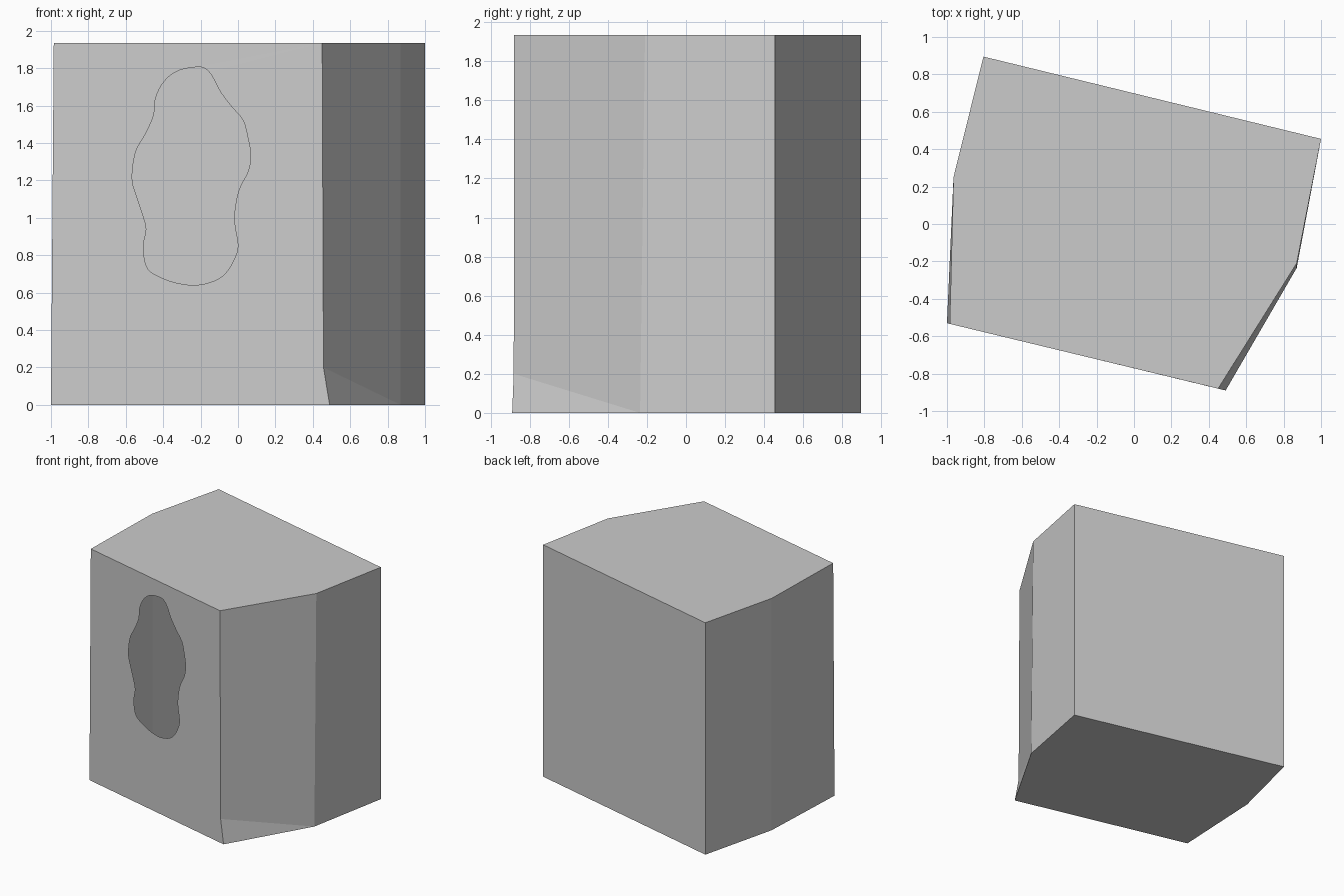
import bpy, bmesh
from mathutils import Vector

if "Cube" in bpy.data.objects:
    bpy.data.objects.remove(bpy.data.objects["Cube"])

H = 1.935
# Plan outlines: front left, front right, right, back right, back left, left
base = [(-1, -.53), (.49, -.89), (.87, -.235), (1, .455), (-.805, .895), (-.965, .25)]
top = [(-.985, -.534), (.45, -.88), (.87, -.21), (1, .455), (-.805, .895), (-.965, .25)]


def front_y(x):
    """Depth of the slanted front wall at x."""
    return -.53 - .2416 * (x + 1)


# Irregular opening seen from the front (x, z)
opening = [(-.23, 1.805), (-.18, 1.80), (-.14, 1.76), (-.095, 1.675), (-.035, 1.595),
           (.025, 1.525), (.05, 1.44), (.067, 1.34), (.055, 1.25), (.013, 1.17),
           (-.01, 1.09), (-.02, .98), (0, .85), (-.025, .77), (-.07, .70),
           (-.135, .66), (-.23, .64), (-.34, .655), (-.43, .69), (-.48, .725),
           (-.50, .78), (-.505, .86), (-.49, .94), (-.51, 1.02), (-.54, 1.11),
           (-.565, 1.195), (-.56, 1.29), (-.54, 1.37), (-.49, 1.457), (-.45, 1.55),
           (-.445, 1.62), (-.42, 1.69), (-.375, 1.75), (-.31, 1.79)]


def smooth_loop(pts, steps=3):
    """Closed Catmull-Rom curve through the points."""
    p = [Vector(q) for q in pts]
    n, out = len(p), []
    for i in range(n):
        a, b, c, d = p[i - 1], p[i], p[(i + 1) % n], p[(i + 2) % n]
        for k in range(steps):
            t = k / steps
            out.append(.5 * (2 * b + (c - a) * t + (2 * a - 5 * b + 4 * c - d) * t * t
                             + (3 * b - a - 3 * c + d) * t ** 3))
    return out


bm = bmesh.new()
lo = [bm.verts.new((x, y, 0)) for x, y in base]
hi = [bm.verts.new((x, y, H)) for x, y in top]
kink = bm.verts.new((.457, front_y(.457), .2))

# Floor, roof and side walls of the thin shell
bm.faces.new(lo[::-1])
bm.faces.new(hi)
for i in range(2, 6):
    j = (i + 1) % 6
    bm.faces.new((lo[i], lo[j], hi[j], hi[i]))
bm.faces.new((lo[1], lo[2], kink))
bm.faces.new((kink, lo[2], hi[2], hi[1]))


# Front wall with the opening left out
def loop_edges(vs):
    out = []
    for a, b in zip(vs, vs[1:] + vs[:1]):
        out.append(bm.edges.get((a, b)) or bm.edges.new((a, b)))
    return out


rim = [bm.verts.new((q.x, front_y(q.x), q.y)) for q in smooth_loop(opening)]
edges = loop_edges([lo[0], lo[1], kink, hi[1], hi[0]]) + loop_edges(rim)
bmesh.ops.triangle_fill(bm, edges=edges, use_beauty=True, use_dissolve=False,
                        normal=(-.235, -.972, 0))
bmesh.ops.recalc_face_normals(bm, faces=bm.faces[:])

mesh = bpy.data.meshes.new("hollow_block_shell")
bm.to_mesh(mesh)
bm.free()
obj = bpy.data.objects.new("hollow_block_shell", mesh)
bpy.context.collection.objects.link(obj)
